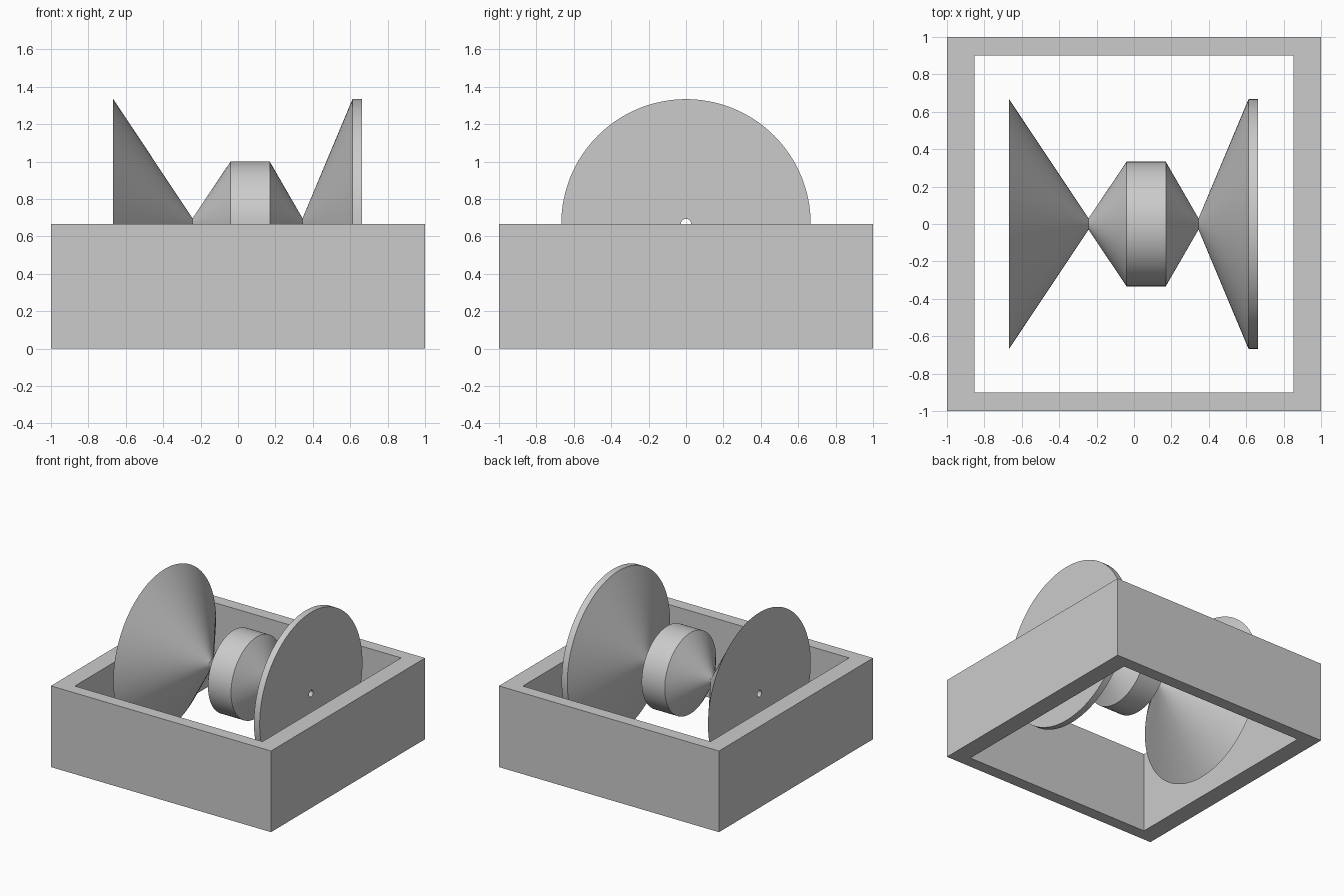
import bpy, bmesh
from math import pi, cos, sin, radians

if "Cube" in bpy.data.objects:
    bpy.data.objects.remove(bpy.data.objects["Cube"])

AXIS_Z = 0.667


def make_object(name, bm):
    bmesh.ops.recalc_face_normals(bm, faces=bm.faces)
    mesh = bpy.data.meshes.new(name)
    bm.to_mesh(mesh)
    bm.free()
    obj = bpy.data.objects.new(name, mesh)
    bpy.context.collection.objects.link(obj)
    return obj


def sweep_loops(bm, loops):
    # bridge rings of equal length into a closed tube
    for a, b in zip(loops, loops[1:] + loops[:1]):
        n = len(a)
        for i in range(n):
            j = (i + 1) % n
            bm.faces.new((a[i], a[j], b[j], b[i]))


# Open rectangular frame: outer and inner walls, no floor
bm = bmesh.new()
corners = [(-1, -1), (1, -1), (1, 1), (-1, 1)]
section = [(1, 1, 0), (1, 1, 0.667), (0.853, 0.9, 0.667), (0.853, 0.9, 0)]
sweep_loops(bm, [[bm.verts.new((sx * x, sy * y, z)) for sx, sy in corners]
                 for x, y, z in section])
make_object("frame", bm)

# Double-cone spool turned about the x axis, with a thin through bore
profile = [(-0.667, 0.667), (-0.243, 0.03), (-0.04, 0.333), (0.17, 0.333),
           (0.345, 0.03), (0.612, 0.667), (0.664, 0.667),
           (0.664, 0.027), (-0.667, 0.027)]
SIDES = 128
bm = bmesh.new()
sweep_loops(bm, [[bm.verts.new((x, r * cos(2 * pi * i / SIDES),
                                AXIS_Z + r * sin(2 * pi * i / SIDES)))
                  for i in range(SIDES)] for x, r in profile])
spool = make_object("spool", bm)

bpy.context.view_layer.objects.active = spool
spool.select_set(True)
bpy.ops.object.shade_smooth_by_angle(angle=radians(15))
